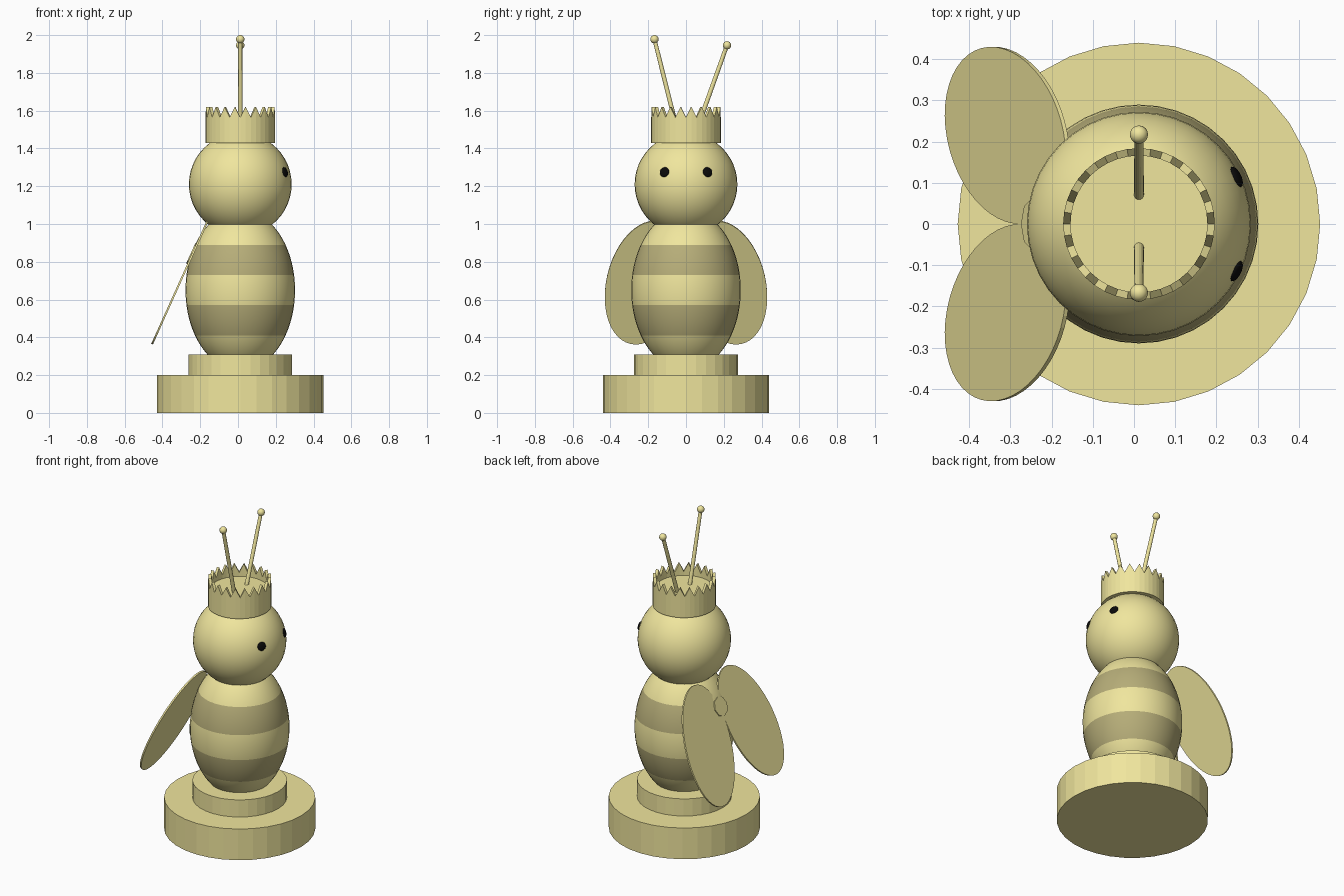
import bpy, bmesh
from math import sin, cos, pi, sqrt, radians
from mathutils import Vector, Matrix

if "Cube" in bpy.data.objects:
    bpy.data.objects.remove(bpy.data.objects["Cube"])

CX = 0.012  # axis of the figure


def material(name, rgb):
    m = bpy.data.materials.new(name)
    m.diffuse_color = (*rgb, 1)
    m.use_nodes = True
    m.node_tree.nodes["Principled BSDF"].inputs["Base Color"].default_value = m.diffuse_color
    return m


YELLOW = material("pale_yellow", (0.87, 0.79, 0.34))
STRIPE = material("dark_stripe", (0.47, 0.42, 0.19))
BLACK = material("black", (0.003, 0.003, 0.003))


def finish(name, bm, mats=(YELLOW,), smooth=False):
    bmesh.ops.recalc_face_normals(bm, faces=bm.faces)
    for f in bm.faces:
        f.smooth = smooth
    me = bpy.data.meshes.new(name)
    bm.to_mesh(me)
    bm.free()
    for m in mats:
        me.materials.append(m)
    ob = bpy.data.objects.new(name, me)
    bpy.context.collection.objects.link(ob)
    return ob


def disc(name, matrix, r, depth, sides):
    bm = bmesh.new()
    bmesh.ops.create_cone(bm, cap_ends=True, segments=sides, radius1=r, radius2=r,
                          depth=depth, matrix=matrix)
    return finish(name, bm)


def ball(name, matrix, r, mat=YELLOW, u=40, v=24):
    bm = bmesh.new()
    bmesh.ops.create_uvsphere(bm, u_segments=u, v_segments=v, radius=r, matrix=matrix)
    return finish(name, bm, (mat,), True)


def ring(bm, n, r, z):
    """Ring of vertices; r and z are functions of the index or constants."""
    return [bm.verts.new((CX + r * cos(2 * pi * i / n), r * sin(2 * pi * i / n),
                          z(i) if callable(z) else z)) for i in range(n)]


def bridge(bm, a, b):
    n = len(a)
    return [bm.faces.new((a[i], a[(i + 1) % n], b[(i + 1) % n], b[i])) for i in range(n)]


# two-step round base
disc("base", Matrix.Translation((CX, 0, 0.10)), 0.44, 0.20, 32)
disc("pedestal", Matrix.Translation((CX, 0, 0.255)), 0.275, 0.11, 32)

# striped egg-shaped body, rings placed on the stripe edges
bm = bmesh.new()
bands = [0.29, 0.41, 0.57, 0.73, 0.89, 1.02]
prev = None
for k in range(5):
    for j in range(5 if k else 6):
        t = (j + (1 if k else 0)) / 5
        z = bands[k] + (bands[k + 1] - bands[k]) * t
        cur = ring(bm, 40, 0.29 * sqrt(1 - ((z - 0.65) / 0.426) ** 2), z)
        if prev:
            for f in bridge(bm, prev, cur):
                f.material_index = k % 2
        else:
            bm.faces.new(cur)
        prev = cur
bm.faces.new(prev)
body = finish("body", bm, (YELLOW, STRIPE), True)

# head
HEAD = Vector((CX, 0, 1.21))
ball("head", Matrix.Translation(HEAD), 0.272)

# eyes, flattened against the head
for side, label in ((-1, "right"), (1, "left")):
    n = Vector((0.238, side * 0.115, 0.065)).normalized()
    ball(label + "_eye", Matrix.Translation(HEAD + n * 0.27)
         @ n.to_track_quat('Z', 'Y').to_matrix().to_4x4()
         @ Matrix.Diagonal((1, 1, 0.4, 1)), 0.027, BLACK, 20, 10)

# crown: thick toothed band with a raised floor
bm = bmesh.new()
N = 40


def teeth(i):
    return 1.62 if i % 2 else 1.565


rings = [ring(bm, N, 0.184, 1.43), ring(bm, N, 0.184, teeth),
         ring(bm, N, 0.166, teeth), ring(bm, N, 0.166, 1.54)]
for a, b in zip(rings, rings[1:]):
    bridge(bm, a, b)
bm.faces.new(rings[0])
bm.faces.new(rings[-1])
finish("crown", bm)

# antennae with ball tips
for label, y0, y1, z1 in (("right", -0.055, -0.167, 1.978), ("left", 0.068, 0.217, 1.946)):
    a, b = Vector((CX, y0, 1.53)), Vector((CX, y1, z1))
    d = b - a
    bm = bmesh.new()
    bmesh.ops.create_cone(bm, cap_ends=True, segments=16, radius1=0.012, radius2=0.011,
                          depth=d.length, matrix=Matrix.Translation((a + b) / 2)
                          @ d.to_track_quat('Z', 'Y').to_matrix().to_4x4())
    finish(label + "_antenna", bm)
    ball(label + "_antenna_tip", Matrix.Translation(b), 0.022, u=20, v=12)

# wings: thin tilted ellipses lying in one sloping plane
u = Vector((-0.295, 0, -0.655)).normalized()   # down the slope
v = Vector((0, 1, 0))
w = u.cross(v)
plane = Matrix((u, v, w)).transposed().to_4x4()
for side, label in ((-1, "right"), (1, "left")):
    m = (Matrix.Translation((-0.308, side * 0.215, 0.69)) @ plane
         @ Matrix.Rotation(side * radians(11.9), 4, 'Z')
         @ Matrix.Diagonal((0.363, 0.206, 1, 1)))
    disc(label + "_wing", m, 1, 0.01, 48)

# small faceted plate joining the wings to the back
disc("wing_joint", Matrix.Translation((-0.236, 0, 0.84)) @ plane, 0.06, 0.03, 8)
